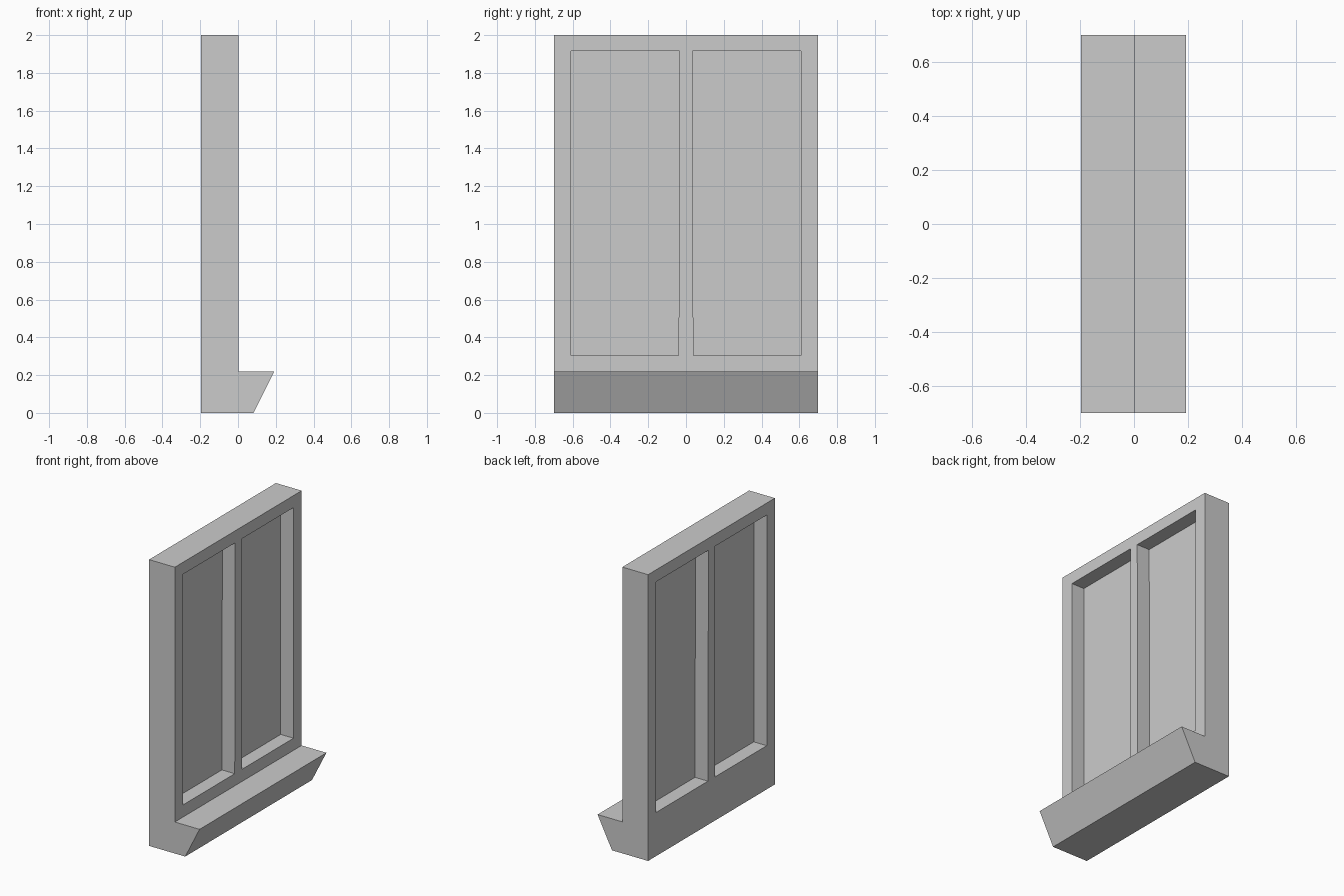
import bpy, bmesh
from mathutils import Vector

if "Cube" in bpy.data.objects:
    bpy.data.objects.remove(bpy.data.objects["Cube"])

BACK, FRONT, MID = -0.197, 0.002, -0.097


def make_object(name, points, sweep=None):
    """Flat polygon from points, optionally extruded along sweep."""
    bm = bmesh.new()
    face = bm.faces.new([bm.verts.new(p) for p in points])
    if sweep:
        ext = bmesh.ops.extrude_face_region(bm, geom=[face], use_keep_orig=True)
        moved = [v for v in ext["geom"] if isinstance(v, bmesh.types.BMVert)]
        bmesh.ops.translate(bm, verts=moved, vec=Vector(sweep))
        bmesh.ops.recalc_face_normals(bm, faces=bm.faces)
    mesh = bpy.data.meshes.new(name)
    bm.to_mesh(mesh)
    bm.free()
    obj = bpy.data.objects.new(name, mesh)
    bpy.context.collection.objects.link(obj)
    return obj


def opening(side, x):
    """Outline of one light; the central mullion tapers slightly upward."""
    outline = [(0.039, 0.305), (0.61, 0.305), (0.61, 1.916), (0.034, 1.916)]
    return [(x, side * y, z) for y, z in outline]


# Frame and flared sill share one side profile, swept across the width
profile = [(BACK, 0), (0.082, 0), (0.193, 0.22), (FRONT, 0.22), (FRONT, 2), (BACK, 2)]
frame = make_object("window_frame", [(x, -0.7, z) for x, z in profile], (0, 1.4, 0))

for side, label in ((-1, "left"), (1, "right")):
    # Through opening in the frame
    cutter = make_object(label + "_cutter", opening(side, -0.4), (0.8, 0, 0))
    cutter.hide_render = True
    mod = frame.modifiers.new(label + "_opening", "BOOLEAN")
    mod.operation = "DIFFERENCE"
    mod.solver = "EXACT"
    mod.object = cutter
    bpy.context.view_layer.objects.active = frame
    bpy.ops.object.modifier_apply(modifier=mod.name)
    bpy.data.objects.remove(cutter)

    # Thin pane set midway in the frame depth
    make_object(label + "_pane", opening(side, MID))
